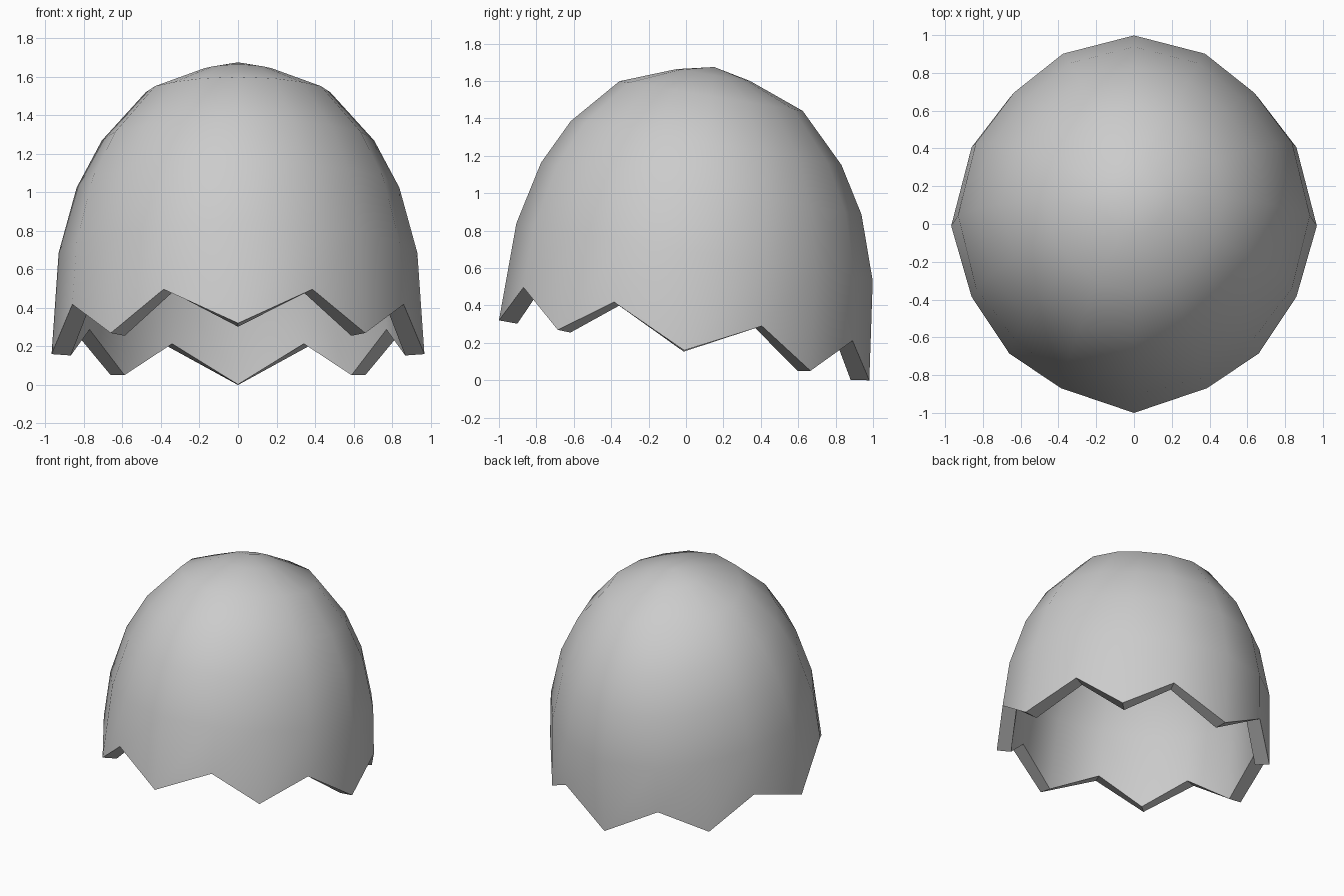
import bpy, bmesh, math

if "Cube" in bpy.data.objects:
    bpy.data.objects.remove(bpy.data.objects["Cube"])

TILT = math.radians(9.2)
SEGS = 16
# (radius, height) rings above the jagged rim
RINGS = [(0.965, 0.5275), (0.868, 0.868), (0.733, 1.113), (0.4965, 1.365), (0.199, 1.478)]
APEX = 1.521


def place(x, t, u):
    # tilt the shell backwards, with a slight lean of its axis
    t -= 0.055 * u
    y = -0.01 + t * math.cos(TILT) + u * math.sin(TILT)
    z = 0.16 - t * math.sin(TILT) + u * math.cos(TILT)
    return x, y, z


def ring_point(i, r, u):
    a = 2 * math.pi * i / SEGS
    if i % 4 == 2:
        r *= 0.965
    elif i % 2:
        r *= 0.985
        a += math.radians(1.7) * (1 if i % 4 == 1 else -1)
    return place(0.965 * r * math.sin(a), -r * math.cos(a), u)


bm = bmesh.new()
# zigzag rim: tips on even segments, notches on odd ones
rows = [[bm.verts.new(ring_point(i, *((0.992, 0.195) if i % 2 else (1.003, 0.0))))
         for i in range(SEGS)]]
# dome
for r, u in RINGS:
    rows.append([bm.verts.new(ring_point(i, r, u)) for i in range(SEGS)])
for lo, hi in zip(rows, rows[1:]):
    for i in range(SEGS):
        j = (i + 1) % SEGS
        bm.faces.new((lo[i], lo[j], hi[j], hi[i]))
top = bm.verts.new(place(0, 0, APEX))
for i in range(SEGS):
    bm.faces.new((rows[-1][i], rows[-1][(i + 1) % SEGS], top))
bmesh.ops.recalc_face_normals(bm, faces=bm.faces)

mesh = bpy.data.meshes.new("broken_eggshell")
bm.to_mesh(mesh)
bm.free()
shell = bpy.data.objects.new("broken_eggshell", mesh)
bpy.context.collection.objects.link(shell)
bpy.context.view_layer.objects.active = shell
shell.select_set(True)

# shell thickness, grown inwards
mod = shell.modifiers.new("thickness", 'SOLIDIFY')
mod.thickness = 0.1
mod.offset = -1
bpy.ops.object.modifier_apply(modifier=mod.name)
bpy.ops.object.shade_smooth_by_angle(angle=math.radians(40))
